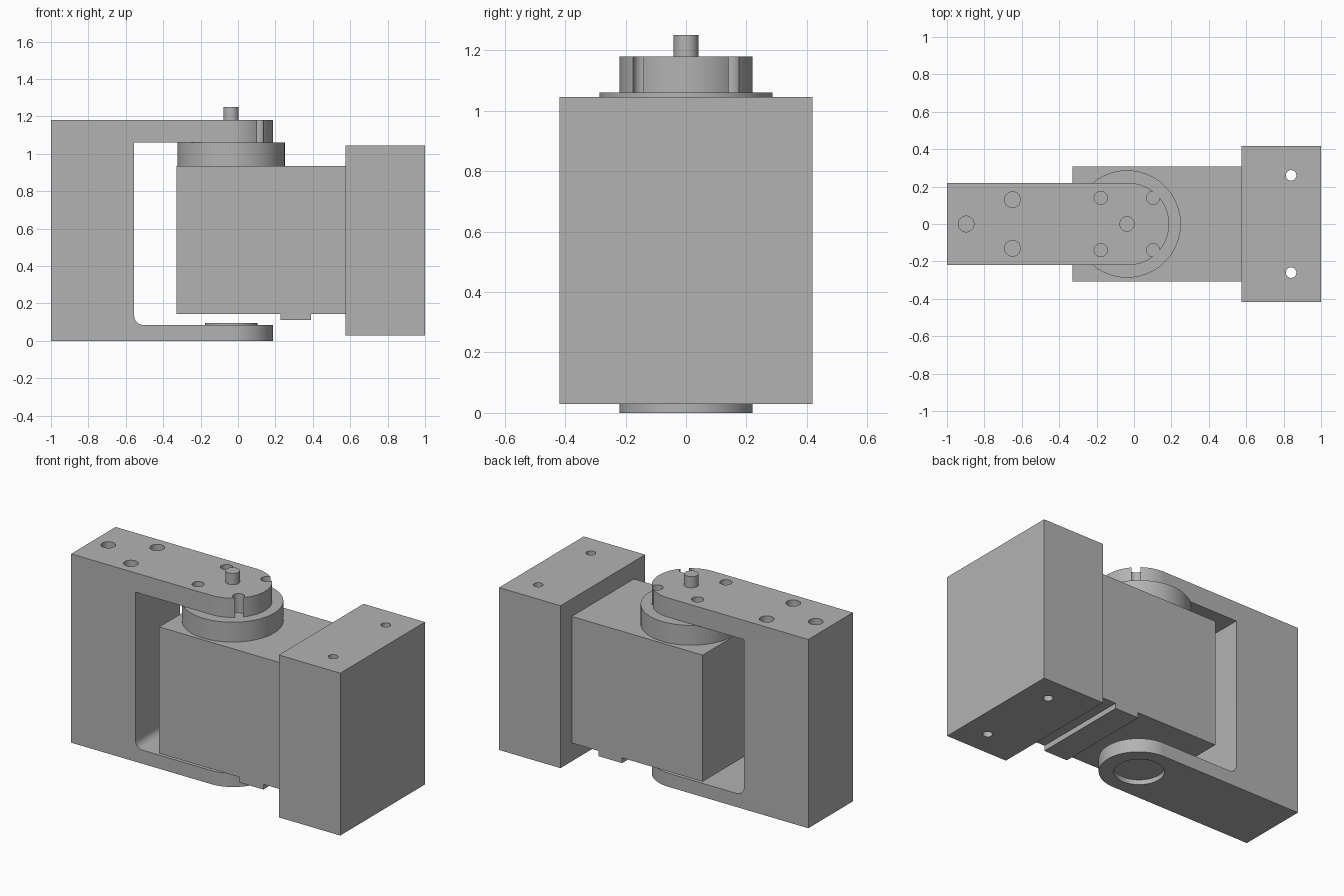
import bpy, bmesh, math
from mathutils import Vector

if "Cube" in bpy.data.objects:
    bpy.data.objects.remove(bpy.data.objects["Cube"])

grey = bpy.data.materials.new("plain grey")
grey.diffuse_color = (0.45, 0.45, 0.45, 1)
grey.use_nodes = True
grey.node_tree.nodes["Principled BSDF"].inputs["Base Color"].default_value = grey.diffuse_color
AXIS = -0.037  # x of the pivot axis


def make(name, bm):
    bmesh.ops.recalc_face_normals(bm, faces=bm.faces)
    me = bpy.data.meshes.new(name)
    bm.to_mesh(me)
    bm.free()
    ob = bpy.data.objects.new(name, me)
    bpy.context.collection.objects.link(ob)
    me.materials.append(grey)
    return ob


def prism(name, points, offset):
    bm = bmesh.new()
    face = bm.faces.new([bm.verts.new(p) for p in points])
    ext = bmesh.ops.extrude_face_region(bm, geom=[face])
    verts = [g for g in ext["geom"] if isinstance(g, bmesh.types.BMVert)]
    bmesh.ops.translate(bm, verts=verts, vec=Vector(offset))
    return make(name, bm)


def box(name, x0, x1, y, z0, z1):
    return prism(name, [(x0, -y, z0), (x1, -y, z0), (x1, y, z0), (x0, y, z0)], (0, 0, z1 - z0))


def arc(cx, cy, r, a0, a1, n):
    angles = [math.radians(a0 + (a1 - a0) * i / n) for i in range(n + 1)]
    return [(cx + r * math.cos(a), cy + r * math.sin(a)) for a in angles]


def cyl(name, x, y, r, z0, z1, n=64):
    return prism(name, [(px, py, z0) for px, py in arc(x, y, r, 0, 360, n)[:-1]], (0, 0, z1 - z0))


def boolean(ob, other, op="DIFFERENCE"):
    other.hide_render = True
    mod = ob.modifiers.new("cut", "BOOLEAN")
    mod.operation, mod.solver, mod.object = op, "EXACT", other
    bpy.context.view_layer.objects.active = ob
    bpy.ops.object.modifier_apply(modifier=mod.name)
    bpy.data.objects.remove(other)


# C-shaped bracket: side profile trimmed by a round-ended plan
inner = [(0.3, 1.06), (-0.555, 1.06)] + arc(-0.505, 0.135, 0.05, 180, 270, 10) + [(0.3, 0.085)]
side = [(0.3, 0), (-1, 0), (-1, 1.18), (0.3, 1.18)] + inner
bracket = prism("bracket", [(x, -0.3, z) for x, z in side], (0, 0.6, 0))
plan = [(-1.1, -0.22)] + arc(-0.032, 0, 0.22, -90, 90, 48) + [(-1.1, 0.22)]
boolean(bracket, prism("plan_cutter", [(x, y, -0.1) for x, y in plan], (0, 0, 1.5)), "INTERSECT")

# Screw holes and edge notches in the bracket
boolean(bracket, cyl("hole_cutter", -0.897, 0, 0.042, 0.9, 1.3, 32))
for s in (-1, 1):
    boolean(bracket, cyl("hole_cutter", -0.65, s * 0.13, 0.042, 0.9, 1.3, 32))
    for x in (-0.178, 0.102):
        boolean(bracket, cyl("hole_cutter", x, s * 0.14, 0.035, 1.0, 1.3, 32))
boolean(bracket, cyl("recess_cutter", AXIS, 0, 0.14, -0.1, 0.03))

# Motor body with its lower ridge, and the rear mounting block
box("motor_body", -0.33, 0.575, 0.307, 0.145, 0.936)
box("lower_ridge", 0.227, 0.39, 0.307, 0.112, 0.145)
block = box("mounting_block", 0.575, 1, 0.418, 0.03, 1.045)
for s in (-1, 1):
    boolean(block, cyl("hole_cutter", 0.84, s * 0.26, 0.028, -0.1, 1.2, 32))

# Pivot parts
round_parts = [bracket, block,
               cyl("output_disc", AXIS, 0, 0.287, 0.936, 1.06, 96),
               cyl("pivot_shaft", AXIS, 0, 0.041, 1.06, 1.25, 32),
               cyl("lower_boss", AXIS, 0, 0.14, 0.08, 0.097)]

bpy.ops.object.select_all(action="DESELECT")
for ob in round_parts:
    ob.select_set(True)
bpy.context.view_layer.objects.active = bracket
bpy.ops.object.shade_smooth_by_angle(angle=math.radians(30))
